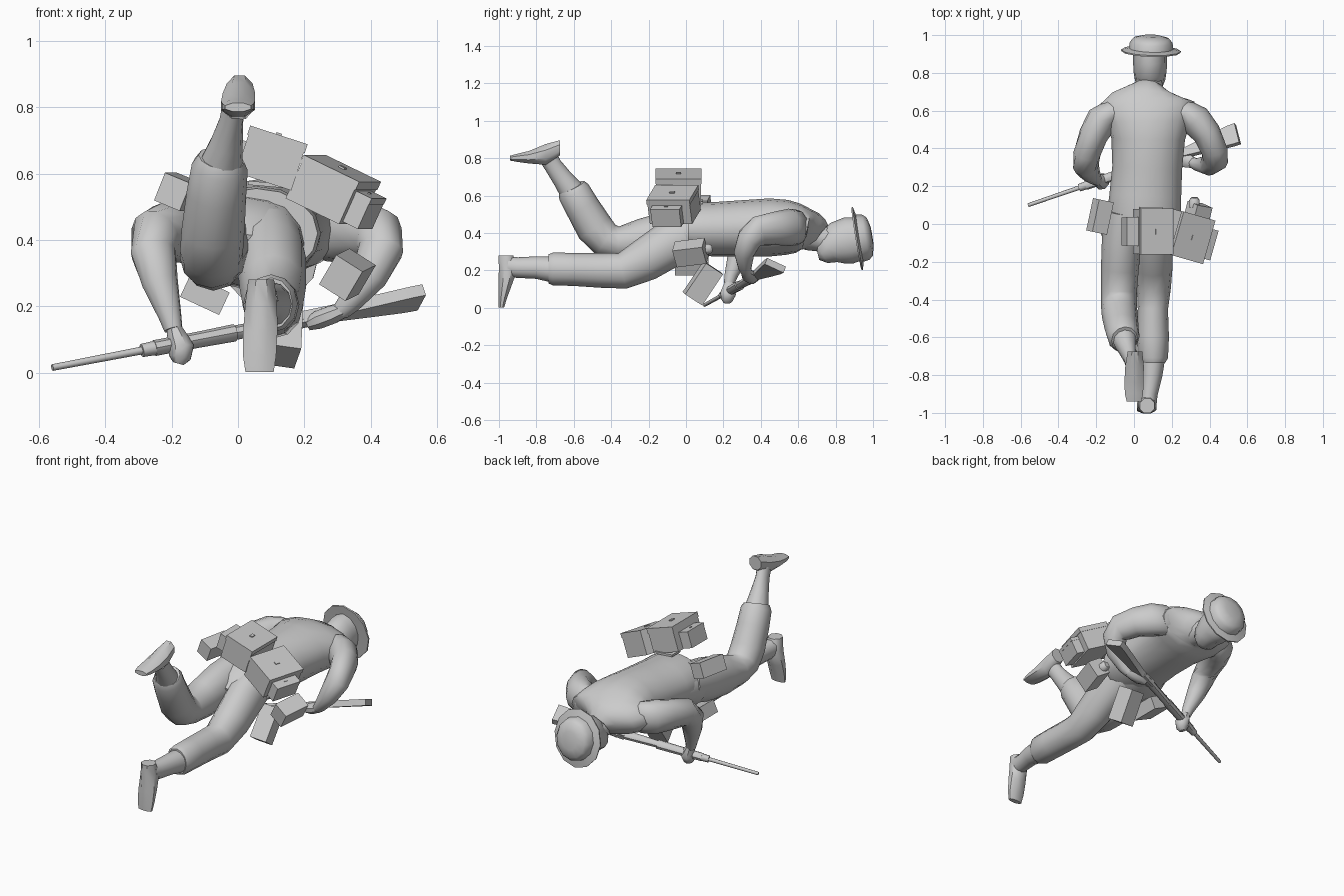
import bpy, bmesh, math
from mathutils import Vector, Matrix, Euler

grey = bpy.data.materials.new("plain_grey")
grey.diffuse_color = (0.6, 0.6, 0.6, 1)


def finish(name, bm, smooth=True):
    bmesh.ops.recalc_face_normals(bm, faces=bm.faces)
    me = bpy.data.meshes.new(name)
    bm.to_mesh(me)
    bm.free()
    me.materials.append(grey)
    ob = bpy.data.objects.new(name, me)
    bpy.context.collection.objects.link(ob)
    if smooth:
        bpy.ops.object.select_all(action='DESELECT')
        ob.select_set(True)
        bpy.context.view_layer.objects.active = ob
        bpy.ops.object.shade_smooth_by_angle(angle=math.radians(45))
    return ob


def loft(name, rings, hint=(1, 0, 0), axis=None, segs=12):
    """Rings are (x, y, z, radius along hint, radius across)."""
    bm = bmesh.new()
    pts = [Vector(r[:3]) for r in rings]
    loops = []
    for i, r in enumerate(rings):
        t = Vector(axis) if axis else pts[min(i + 1, len(pts) - 1)] - pts[max(i - 1, 0)]
        t.normalize()
        u = Vector(hint)
        u = (u - t * u.dot(t)).normalized()
        v = t.cross(u)
        off = 0.5 if segs in (4, 8) else 0
        loops.append([bm.verts.new(pts[i]
                      + u * r[3] * math.cos(2 * math.pi * (k + off) / segs)
                      + v * r[4] * math.sin(2 * math.pi * (k + off) / segs))
                      for k in range(segs)])
    for a, b in zip(loops, loops[1:]):
        for k in range(segs):
            j = (k + 1) % segs
            bm.faces.new((a[k], a[j], b[j], b[k]))
    bm.faces.new(loops[0])
    bm.faces.new(loops[-1])
    return finish(name, bm)


def pouch(name, loc, size, rot, lid=True):
    """Box with a thin lid and a fastening strap."""
    bm = bmesh.new()

    def box(c, s):
        bmesh.ops.create_cube(bm, size=1, matrix=Matrix.Translation(c) @ Matrix.Diagonal((*s, 1)))
    x, y, z = size
    box((0, 0, 0), size)
    if lid:
        box((0, 0, z * 0.42), (x * 1.04, y * 1.02, z * 0.2))
        box((0, 0, z * 0.5), (x * 0.1, y * 0.12, z * 0.12))
    e = Euler([math.radians(a) for a in rot])
    bm.transform(Matrix.Translation(loc) @ e.to_matrix().to_4x4())
    return finish(name, bm, False)


# Jacket and hips
loft("jacket", [
    (.055, .01, .42, .185, .135), (.055, .05, .42, .195, .142), (.06, .15, .42, .19, .145),
    (.07, .30, .425, .185, .15), (.075, .45, .43, .195, .155), (.075, .54, .43, .225, .147),
    (.072, .60, .425, .25, .132), (.07, .64, .42, .25, .112), (.07, .668, .41, .20, .105),
    (.075, .70, .395, .12, .09), (.08, .723, .38, .08, .07)], segs=16)
loft("hips", [
    (.02, -.14, .35, .08, .07), (.015, -.07, .37, .15, .11),
    (.02, .02, .39, .18, .14), (.04, .12, .41, .17, .13)], segs=16)

# Neck, head, helmet
loft("neck", [(.08, .66, .39, .085, .085), (.08, .72, .37, .07, .07), (.085, .80, .36, .07, .07)])
loft("head", [
    (.085, .705, .285, .04, .03), (.085, .725, .29, .065, .06), (.085, .76, .32, .08, .09),
    (.085, .81, .345, .088, .115), (.085, .87, .36, .09, .125), (.085, .93, .37, .09, .115)])
n = Vector((.03, .985, .16)).normalized()
c = Vector((.09, .917, .37))
loft("helmet", [(*(c + n * d), r, r * 1.08) for d, r in (
    (-.004, .10), (-.006, .157), (.002, .158), (.012, .118), (.045, .113),
    (.066, .096), (.079, .05))], axis=n)

# Extended right leg
loft("right_trouser_leg", [
    (.09, .07, .41, .10, .12), (.10, -.08, .345, .105, .125), (.105, -.22, .255, .10, .115),
    (.105, -.34, .197, .09, .097), (.10, -.45, .20, .08, .093), (.10, -.60, .205, .085, .088),
    (.10, -.71, .208, .08, .088), (.10, -.735, .208, .065, .078)])
loft("right_sock", [
    (.10, -.71, .205, .065, .07), (.095, -.80, .215, .055, .06),
    (.08, -.90, .215, .045, .055), (.075, -.95, .22, .045, .055)])
# Boots, lofted from heel to toe with flat soles
loft("right_boot", [
    (.07, -.963, .28, .042, .042), (.07, -.95, .21, .052, .055), (.067, -.967, .12, .056, .038),
    (.065, -.98, .05, .054, .024), (.065, -.987, .002, .046, .016)],
    axis=(0, 0, 1), segs=8)

# Raised left leg
loft("left_trouser_leg", [
    (-.05, .07, .42, .10, .12), (-.065, -.08, .39, .105, .13), (-.075, -.24, .36, .10, .115),
    (-.08, -.36, .345, .095, .09), (-.08, -.43, .365, .095, .095), (-.075, -.49, .43, .095, .10),
    (-.065, -.555, .54, .09, .092), (-.055, -.60, .62, .085, .088), (-.05, -.612, .645, .07, .075)])
loft("left_sock", [
    (-.055, -.60, .61, .07, .07), (-.035, -.66, .69, .05, .055),
    (-.02, -.71, .76, .036, .048), (-.01, -.74, .81, .036, .05)])
loft("left_boot", [
    (.005, -.675, .855, .042, .044), (.003, -.75, .82, .053, .06), (0, -.84, .805, .055, .036),
    (0, -.90, .802, .052, .024), (0, -.94, .80, .042, .014)],
    axis=(0, 1, 0), segs=8)

# Arms and hands
loft("left_sleeve", [
    (-.06, .59, .43, .05, .08), (-.12, .59, .43, .068, .095), (-.17, .55, .43, .085, .10),
    (-.215, .47, .425, .077, .09),
    (-.25, .37, .41, .072, .085), (-.255, .31, .36, .068, .07), (-.235, .275, .27, .055, .055),
    (-.205, .24, .17, .035, .035), (-.195, .23, .13, .028, .028)], hint=(.6, -.8, 0))
loft("left_hand", [
    (-.195, .235, .14, .022, .025), (-.185, .23, .11, .032, .035), (-.172, .225, .075, .042, .045),
    (-.175, .22, .045, .035, .035), (-.18, .22, .027, .018, .02)], segs=8)
loft("right_sleeve", [
    (.21, .59, .43, .05, .08), (.27, .59, .43, .068, .095), (.325, .55, .43, .085, .10),
    (.385, .48, .425, .075, .09),
    (.425, .39, .41, .07, .085), (.43, .34, .37, .068, .07), (.395, .31, .29, .055, .055),
    (.335, .315, .21, .035, .035), (.31, .325, .185, .028, .028)], hint=(.6, .8, 0))
loft("right_hand", [
    (.32, .32, .19, .028, .025), (.285, .335, .175, .04, .03), (.245, .35, .16, .045, .03),
    (.21, .355, .145, .022, .02)], hint=(0, 1, 0), segs=8)

# Rifle along one line, flat stock turned toward the ground
muzzle, butt = Vector((-.56, .10, .015)), Vector((.54, .475, .225))
flat = Vector((-.04, .11, -.055))


def rifle_part(name, rows, segs=8):
    loft(name, [(*(muzzle.lerp(butt, t) + flat * s), a, b) for t, s, a, b in rows],
         hint=flat, segs=segs)


rifle_part("barrel", [(0, 0, .01, .01), (.27, 0, .012, .012)])
rifle_part("front_band", [(.245, 0, .02, .02), (.29, 0, .022, .022)])
rifle_part("fore_grip", [(.28, 0, .024, .024), (.40, 0, .026, .024), (.50, 0, .028, .026)])
rifle_part("receiver", [(.49, 0, .02, .022), (.66, 0, .028, .022), (.74, 0, .026, .02)])
rifle_part("stock", [(.66, 0, .034, .026), (.76, -.05, .032, .026), (.86, -.02, .054, .026),
                     (.97, 0, .078, .026), (1.008, 0, .08, .026)], 4)

# Packs and pouches
pouch("centre_pack", (.10, -.04, .645), (.175, .24, .145), (0, 18, 0))
pouch("centre_side_pouch", (-.02, -.04, .66), (.065, .15, .095), (0, 18, 0))
pouch("right_pack", (.285, -.065, .55), (.185, .235, .14), (0, 25, -16))
pouch("right_side_pouch", (.375, -.10, .492), (.065, .16, .10), (0, 25, -16))
pouch("left_pouch", (-.18, .04, .545), (.085, .175, .09), (0, 22, -12), False)
pouch("right_hip_pouch", (.33, .025, .295), (.095, .165, .105), (8, 32, -10), False)
pouch("left_belly_pouch", (-.10, .03, .235), (.13, .18, .075), (0, 25, 0), False)
pouch("satchel", (.135, .09, .132), (.10, .20, .11), (57, 8, 8), False)
pouch("back_plate", (.09, .05, .567), (.12, .08, .012), (0, 5, 0), False)

# Small bottle on the right hip
loft("bottle_neck", [(.32, .09, .31, .03, .03), (.32, .125, .315, .03, .03),
                     (.32, .14, .318, .018, .018)], segs=8)
